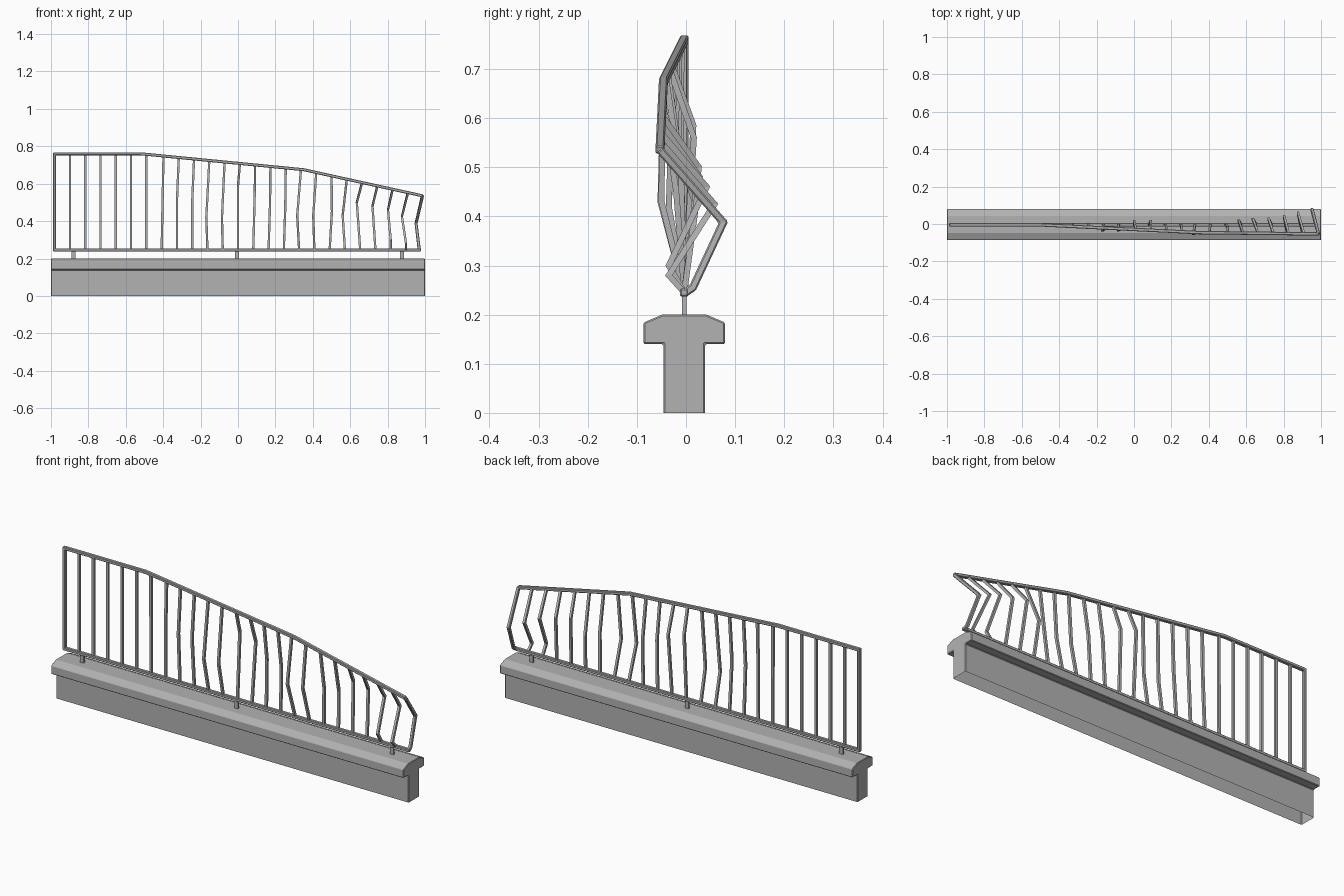
import bpy, bmesh
from mathutils import Vector

cube = bpy.data.objects.get("Cube")
if cube:
    bpy.data.objects.remove(cube)

Y0 = -0.0035  # fence plane


def material(name, value):
    mat = bpy.data.materials.new(name)
    mat.use_nodes = True
    colour = (value, value, value, 1)
    mat.diffuse_color = colour
    mat.node_tree.nodes["Principled BSDF"].inputs["Base Color"].default_value = colour
    return mat


grey = material("plain grey", 0.45)


def make_object(name, bm, bevel=0):
    bmesh.ops.recalc_face_normals(bm, faces=bm.faces)
    mesh = bpy.data.meshes.new(name)
    bm.to_mesh(mesh)
    bm.free()
    mesh.materials.append(grey)
    obj = bpy.data.objects.new(name, mesh)
    bpy.context.collection.objects.link(obj)
    if bevel:
        mod = obj.modifiers.new("edge bevel", 'BEVEL')
        mod.width = bevel
        mod.segments = 1
        mod.limit_method = 'ANGLE'
    return obj


def sweep(bm, points, side, width, depth):
    """Run a rectangular bar along points, mitred at the bends."""
    pts = [Vector(p) for p in points]
    side = Vector(side)
    rings = []
    for i, p in enumerate(pts):
        before = (p - pts[i - 1]).normalized() if i else None
        after = (pts[i + 1] - p).normalized() if i < len(pts) - 1 else None
        before, after = before or after, after or before
        t = (before + after).normalized()
        v = t.cross(side).normalized() * depth / 2 / max(t.dot(after), 0.5)
        u = side * width / 2
        rings.append([bm.verts.new(p + a * u + b * v)
                      for a, b in ((-1, -1), (1, -1), (1, 1), (-1, 1))])
    for r, s in zip(rings, rings[1:]):
        for k in range(4):
            n = (k + 1) % 4
            bm.faces.new((r[k], r[n], s[n], s[k]))
    bm.faces.new(rings[0])
    bm.faces.new(rings[-1])


# Wall: T-shaped profile pulled along x, open underneath
half = [(0.0425, 0), (0.0425, 0.14), (0.083, 0.14), (0.083, 0.184), (0.045, 0.2)]
profile = half + [(-y, z) for y, z in reversed(half)]
bm = bmesh.new()
face = bm.faces.new([bm.verts.new((-1, y + Y0, z)) for y, z in profile])
ext = bmesh.ops.extrude_face_region(bm, geom=[face], use_keep_orig=True)
bmesh.ops.translate(bm, vec=(2, 0, 0),
                    verts=[g for g in ext["geom"] if isinstance(g, bmesh.types.BMVert)])
bmesh.ops.recalc_face_normals(bm, faces=bm.faces)
bottom = [f for f in bm.faces if f.normal.z < -0.9 and f.calc_center_median().z < 0.01]
bmesh.ops.delete(bm, geom=bottom, context='FACES_ONLY')
make_object("wall", bm, 0.003)

# Rails: straight bottom, sagging top
top_path = [(-0.988, Y0, 0.76), (-0.52, Y0, 0.76), (0.35, -0.046, 0.675), (0.988, -0.053, 0.535)]
bm = bmesh.new()
sweep(bm, top_path, (0, 1, 0), 0.018, 0.016)
make_object("top_rail", bm, 0.003)

bm = bmesh.new()
sweep(bm, [(-0.988, Y0, 0.245), (0.978, Y0, 0.245)], (0, 1, 0), 0.018, 0.016)
make_object("bottom_rail", bm, 0.003)


def rail_point(x):
    """Point on the top rail above x."""
    for a, b in zip(top_path, top_path[1:]):
        if x <= b[0]:
            return Vector(a).lerp(Vector(b), (x - a[0]) / (b[0] - a[0]))
    return Vector(top_path[-1])


# End bars of the frame
bm = bmesh.new()
sweep(bm, [(-0.98, Y0, 0.245), (-0.98, Y0, 0.76)], (1, 0, 0), 0.016, 0.018)
make_object("straight_end_bar", bm, 0.003)

bm = bmesh.new()
sweep(bm, [(0.97, Y0, 0.243), (0.968, 0.014, 0.255), (0.952, 0.076, 0.388), (0.986, -0.053, 0.535)],
      (1, 0, 0), 0.016, 0.016)
make_object("bent_end_bar", bm, 0.003)

# Balusters: bar number -> bends as (x shift, y, z)
bends = {
    7: [(0.005, -0.01, 0.5)], 8: [(0, -0.016, 0.5)], 9: [(0, -0.022, 0.5)],
    10: [(-0.006, -0.035, 0.42)], 11: [(-0.004, -0.035, 0.42)],
    12: [(0, 0.015, 0.585)], 13: [(0.008, 0.016, 0.56)],
    14: [(0.008, -0.01, 0.5)], 15: [(0.008, -0.01, 0.48)],
    16: [(-0.01, -0.052, 0.43)], 17: [(-0.006, -0.05, 0.43)],
    18: [(0.012, -0.02, 0.45)], 19: [(-0.012, 0.018, 0.43)],
    20: [(-0.018, 0.026, 0.5)], 21: [(-0.016, 0.028, 0.48)],
    22: [(0, -0.035, 0.3), (-0.015, 0.042, 0.46)],
    23: [(0, -0.035, 0.28), (-0.022, 0.058, 0.425)],
}
bm = bmesh.new()
for i in range(1, 24):
    x = -0.98 + i * 1.96 / 24
    path = [(x, Y0, 0.245)]
    path += [(x + dx, y, z) for dx, y, z in bends.get(i, [])]
    path.append(rail_point(x + (0.01 if i in bends else 0)))
    sweep(bm, path, (1, 0, 0), 0.012, 0.012)
make_object("balusters", bm)

# Short feet joining the fence to the wall
bm = bmesh.new()
for x in (-0.88, -0.005, 0.877):
    sweep(bm, [(x, Y0, 0.195), (x, Y0, 0.242)], (1, 0, 0), 0.02, 0.01)
make_object("feet", bm)
